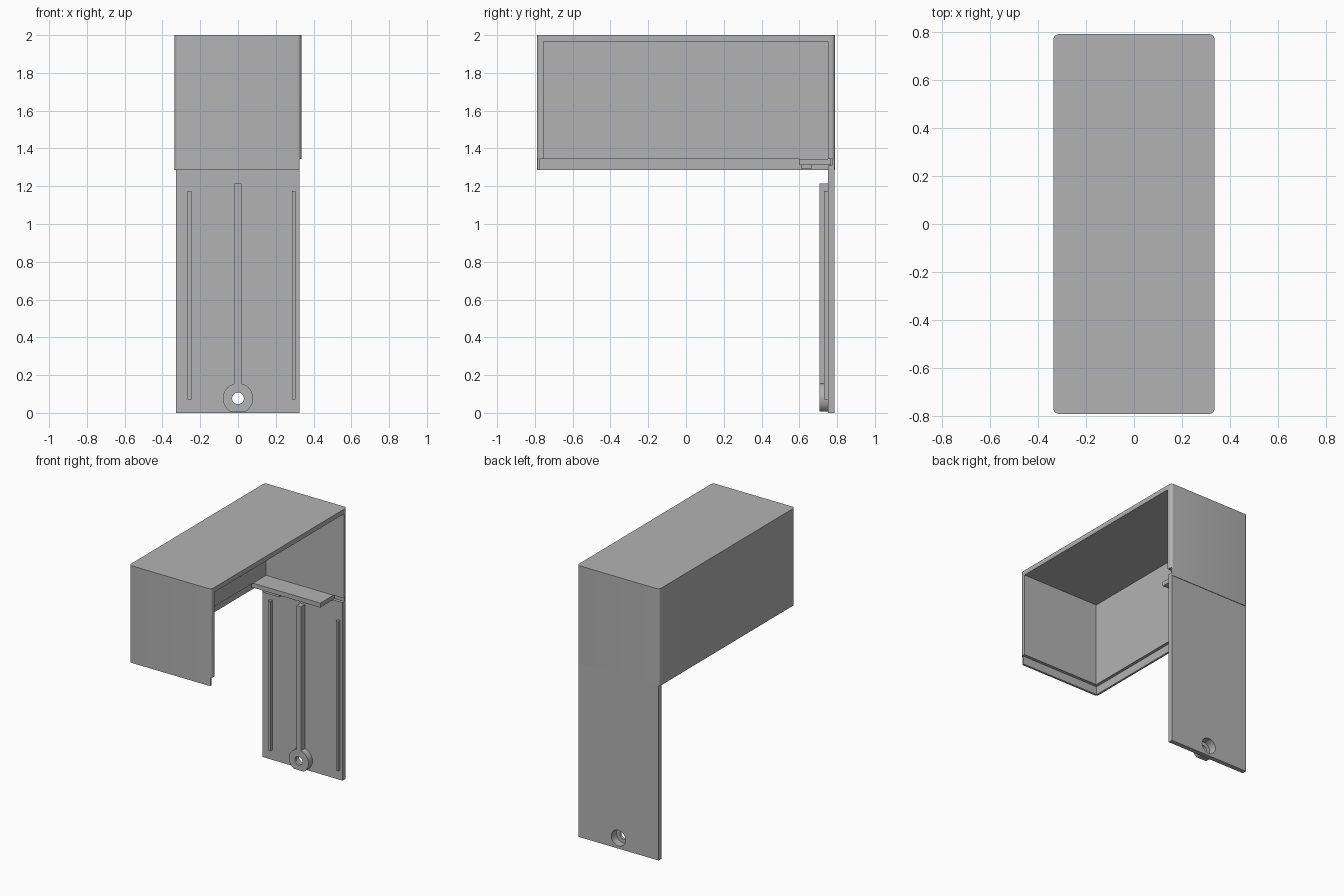
import bpy, math
from mathutils import Matrix

cube = bpy.data.objects.get("Cube")
if cube:
    bpy.data.objects.remove(cube, do_unlink=True)

import bmesh

GREY = (0.45, 0.45, 0.45, 1)
mat = bpy.data.materials.new("plain grey")
mat.use_nodes = True
mat.diffuse_color = GREY
mat.node_tree.nodes["Principled BSDF"].inputs["Base Color"].default_value = GREY


def finish(name, bm):
    me = bpy.data.meshes.new(name)
    bm.to_mesh(me)
    bm.free()
    me.materials.append(mat)
    ob = bpy.data.objects.new(name, me)
    bpy.context.collection.objects.link(ob)
    return ob


def box(name, x, y, z, fillet=0):
    """Box from (min, max) ranges, with optional rounded upright edges."""
    bm = bmesh.new()
    bmesh.ops.create_cube(bm, size=1)
    for v in bm.verts:
        v.co = [r[0] if c < 0 else r[1] for c, r in zip(v.co, (x, y, z))]
    if fillet:
        upright = [e for e in bm.edges
                   if abs(e.verts[0].co.z - e.verts[1].co.z) > 0.1]
        bmesh.ops.bevel(bm, geom=upright, offset=fillet, segments=6,
                        profile=0.5, affect='EDGES')
    return finish(name, bm)


def cylinder(name, radius, y, x=0, z=0.077):
    """Round bar running along y."""
    bm = bmesh.new()
    bmesh.ops.create_cone(bm, cap_ends=True, segments=48, radius1=radius,
                          radius2=radius, depth=y[1] - y[0])
    bm.transform(Matrix.Translation((x, sum(y) / 2, z))
                 @ Matrix.Rotation(math.pi / 2, 4, 'X'))
    return finish(name, bm)


def cut(target, *cutters):
    for c in cutters:
        c.hide_render = True
        mod = target.modifiers.new("cut", 'BOOLEAN')
        mod.operation = 'DIFFERENCE'
        mod.solver = 'EXACT'
        mod.object = c
        bpy.context.view_layer.objects.active = target
        bpy.ops.object.modifier_apply(modifier=mod.name)
        bpy.data.objects.remove(c, do_unlink=True)


def smooth(ob):
    bpy.ops.object.select_all(action='DESELECT')
    ob.select_set(True)
    bpy.context.view_layer.objects.active = ob
    bpy.ops.object.shade_smooth_by_angle(angle=math.radians(30))


# Cover: rounded shell, open below and on one side, with a stepped lower rim
cover = box("cover", (-0.335, 0.335), (-0.79, 0.79), (1.285, 2), 0.022)
cut(cover,
    box("cavity_cutter", (-0.298, 1), (-0.752, 0.752), (1.1, 1.965)),
    box("rim_cutter", (-0.32, 1), (-0.774, 0.774), (1.1, 1.345)),
    box("rim_end_cutter", (0.325, 1), (-1, 1), (1.1, 1.345)))
smooth(cover)

# Back plate with a counterbored screw hole
plate = box("back_plate", (-0.327, 0.325), (0.752, 0.786), (0, 1.31))
cut(plate, cylinder("plate_bore_cutter", 0.058, (0.6, 0.9)))
smooth(plate)

# Screw boss, flattened underneath
boss = cylinder("screw_boss", 0.08, (0.706, 0.755))
cut(boss,
    box("boss_flat_cutter", (-0.2, 0.2), (0.6, 0.9), (-0.2, 0.008)),
    cylinder("boss_bore_cutter", 0.058, (0.726, 0.9)),
    cylinder("screw_hole_cutter", 0.031, (0.6, 0.9)))
smooth(boss)

# Stiffening ribs
box("centre_rib", (-0.018, 0.018), (0.706, 0.753), (0.15, 1.215))
for name, x in (("right_rib", (-0.268, -0.247)), ("left_rib", (0.286, 0.304))):
    box(name, x, (0.73, 0.753), (0.072, 1.175))

# Latch shelf and the small catch beneath it
box("latch_shelf", (-0.31, 0.25), (0.6, 0.768), (1.312, 1.345))
box("latch_catch", (-0.22, -0.09), (0.612, 0.665), (1.292, 1.313))
